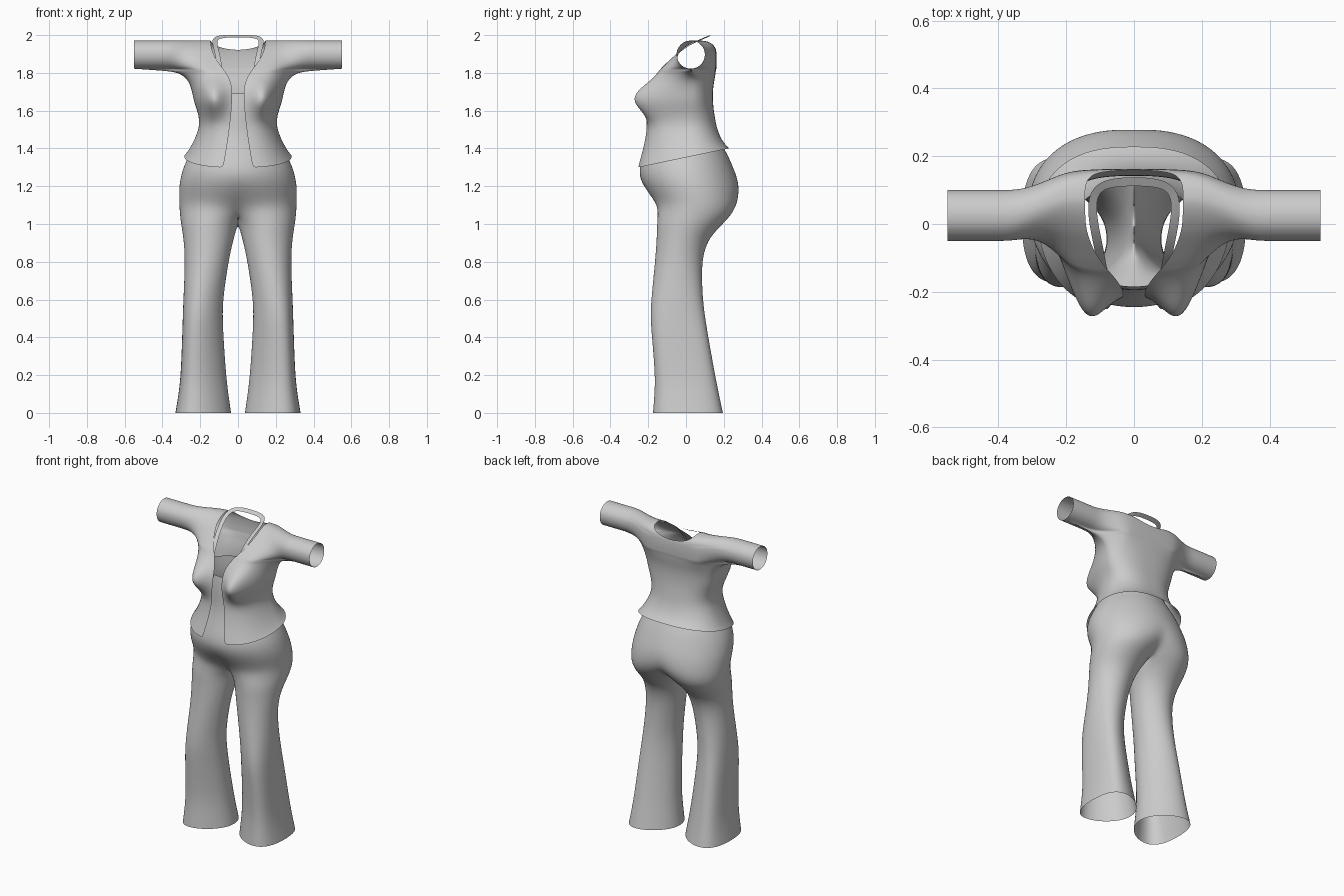
import bpy, bmesh, math
from mathutils import Vector

if "Cube" in bpy.data.objects:
    bpy.data.objects.remove(bpy.data.objects["Cube"], do_unlink=True)

grey = bpy.data.materials.new("light grey cloth")
grey.use_nodes = True
grey.diffuse_color = (0.6, 0.6, 0.6, 1)
grey.node_tree.nodes["Principled BSDF"].inputs["Base Color"].default_value = (0.6, 0.6, 0.6, 1)


def smoothstep(a, b, v):
    t = min(max((v - a) / (b - a), 0), 1)
    return t * t * (3 - 2 * t)


def add_grid(bm, rows, closed=False):
    """Skin a list of equal-length rows of points with quads."""
    grid = [[bm.verts.new(p) for p in row] for row in rows]
    n = len(rows[0])
    for low, high in zip(grid, grid[1:]):
        for j in range(n if closed else n - 1):
            k = (j + 1) % n
            bm.faces.new((low[j], low[k], high[k], high[j]))


def finish(bm, name):
    """Weld, mirror across x and smooth one half of a garment."""
    bmesh.ops.remove_doubles(bm, verts=bm.verts, dist=0.0005)
    inner = [f for f in bm.faces if all(abs(v.co.x) < 0.0005 for v in f.verts)]
    bmesh.ops.delete(bm, geom=inner, context="FACES")
    bmesh.ops.recalc_face_normals(bm, faces=bm.faces)
    mesh = bpy.data.meshes.new(name)
    bm.to_mesh(mesh)
    bm.free()
    mesh.materials.append(grey)
    mesh.shade_smooth()
    obj = bpy.data.objects.new(name, mesh)
    bpy.context.collection.objects.link(obj)
    mirror = obj.modifiers.new("Mirror", "MIRROR")
    mirror.merge_threshold = 0.001
    subsurf = obj.modifiers.new("Smooth", "SUBSURF")
    subsurf.levels = subsurf.render_levels = 2


# Jumpsuit: each section is an oval (z, inner x, outer x, front y, back y);
# ovals that cross the middle are cut there and join the other half
sections = [
    (0, .035, .332, -.177, .198), (.1, .05, .315, -.169, .176),
    (.2, .062, .303, -.165, .156), (.4, .076, .296, -.182, .12),
    (.5, .08, .293, -.19, .104), (.6, .08, .29, -.186, .09),
    (.8, .05, .281, -.165, .082), (.9, .028, .288, -.158, .112),
    (.95, .015, .294, -.156, .147), (1, -.004, .303, -.155, .196),
    (1.05, -.05, .309, -.152, .245), (1.1, -.13, .312, -.157, .27),
    (1.15, -.21, .313, -.189, .28), (1.2, -.27, .312, -.224, .28),
    (1.25, -.304, .304, -.247, .27), (1.3, -.29, .29, -.247, .25),
    (1.36, -.262, .262, -.23, .225), (1.42, -.225, .225, -.212, .19),
    (1.5, -.19, .19, -.195, .15), (1.6, -.19, .19, -.197, .125),
    (1.69, -.2, .2, -.185, .12)]
OUTER, INNER = 18, 5


def oval(z, x_in, x_out, front, back):
    cx, rx = max((x_in + x_out) / 2, 0), (x_out - x_in) / 2
    cy, ry = (front + back) / 2, (back - front) / 2
    reach = min(math.acos(max(-cx / rx, -1)), math.radians(150))
    angles = [reach * (2 * j / OUTER - 1) for j in range(OUTER + 1)]
    angles += [reach + 2 * (math.pi - reach) * j / INNER for j in range(1, INNER)]
    # trouser legs are broadest towards their outer side
    lean = .045 * (1 - smoothstep(.2, .95, z))
    return [(max(cx + rx * math.cos(a) + lean * math.sin(a) ** 2, 0),
             cy + ry * math.sin(a), z) for a in angles]


bm = bmesh.new()
add_grid(bm, [oval(*s) for s in sections], closed=True)
finish(bm, "flared_jumpsuit")

# Jacket: rows of (z, outer x, front edge x, back edge x, front y, back y)
rows = [
    (1.3, .285, .08, 0, -.258, .228), (1.33, .268, .072, 0, -.25, .215),
    (1.4, .238, .06, 0, -.228, .188), (1.5, .208, .046, 0, -.208, .165),
    (1.55, .204, .04, 0, -.208, .155), (1.6, .216, .035, 0, -.21, .147),
    (1.65, .234, .032, 0, -.207, .142), (1.7, .243, .031, 0, -.198, .142),
    (1.74, .255, .035, 0, -.185, .146), (1.77, .273, .046, 0, -.17, .152),
    (1.795, .305, .06, 0, -.153, .156), (1.81, .355, .07, 0, -.143, .158),
    (1.82, .55, .077, 0, -.135, .16), (1.827, .55, .083, 0, -.129, .161),
    (1.845, .55, .096, 0, -.113, .162), (1.87, .55, .115, 0, -.087, .163),
    (1.897, .55, .128, 0, -.058, .162), (1.918, .55, .136, 0, -.034, .16),
    (1.93, .55, .14, .08, -.018, .157), (1.945, .55, .143, .12, .004, .149),
    (1.96, .55, .144, .138, .032, .132), (1.968, .55, .145, .144, .055, .11),
    (1.972, .55, .145, .145, .075, .075)]
COLS = 16
SLEEVE_Z, SLEEVE_R = 1.896, .076


def jacket_row(z, x_out, x_edge, y_body, front):
    sleeve = math.sqrt(max(SLEEVE_R ** 2 - (z - SLEEVE_Z) ** 2, 0))
    side = -1 if front else 1
    body_out = min(x_out, .4)
    shift = .05 * smoothstep(1.6, 1.97, z)
    points = []
    for j in range(COLS + 1):
        t = j / COLS
        x = x_edge + (x_out - x_edge) * (t if x_out > .5 else math.sin(t * math.pi / 2))
        w = smoothstep(.17, .38, x) * smoothstep(1.7, 1.83, z)
        mid = .025 + shift * (1 - w)
        round_off = max(1 - (x / body_out) ** 2.6, 0) ** .5
        depth = abs(y_body - .025 - shift) * round_off * (1 - w) + sleeve * w
        if front:  # bust
            bulge = math.exp(-((x - .14) / .07) ** 2 - ((z - 1.665) / .085) ** 2)
            depth += .115 * bulge * round_off ** .5
        y = mid + side * depth
        # the hem rises towards the back
        hem = 1.3 + .21 * (y + .25)
        height = z if z >= 1.5 else hem + (1.5 - hem) * (z - 1.3) / .2
        points.append((x, y, height))
    return points


bm = bmesh.new()
add_grid(bm, [jacket_row(z, xo, xf, yf, True) for z, xo, xf, xb, yf, yb in rows])
add_grid(bm, [jacket_row(z, xo, xb, yb, False) for z, xo, xf, xb, yf, yb in rows])
finish(bm, "open_jacket")

# Halter strap: a flat ribbon from the bust around the back of the neck
path = [Vector(p) for p in (
    (.085, -.17, 1.68), (.09, -.15, 1.76), (.1, -.09, 1.86), (.115, -.02, 1.925),
    (.126, .05, 1.965), (.115, .1, 1.986), (.075, .122, 1.994), (0, .126, 1.995))]
ribbon = []
for i, p in enumerate(path):
    along = path[min(i + 1, len(path) - 1)] - path[max(i - 1, 0)]
    if i == len(path) - 1:
        along = Vector((-1, 0, 0))
    across = Vector((along.y, -along.x, 0)).normalized() * .013
    across.z = .007 * smoothstep(.02, .1, p.y)
    ribbon.append([p - across, p + across])
bm = bmesh.new()
add_grid(bm, ribbon)
finish(bm, "halter_strap")
